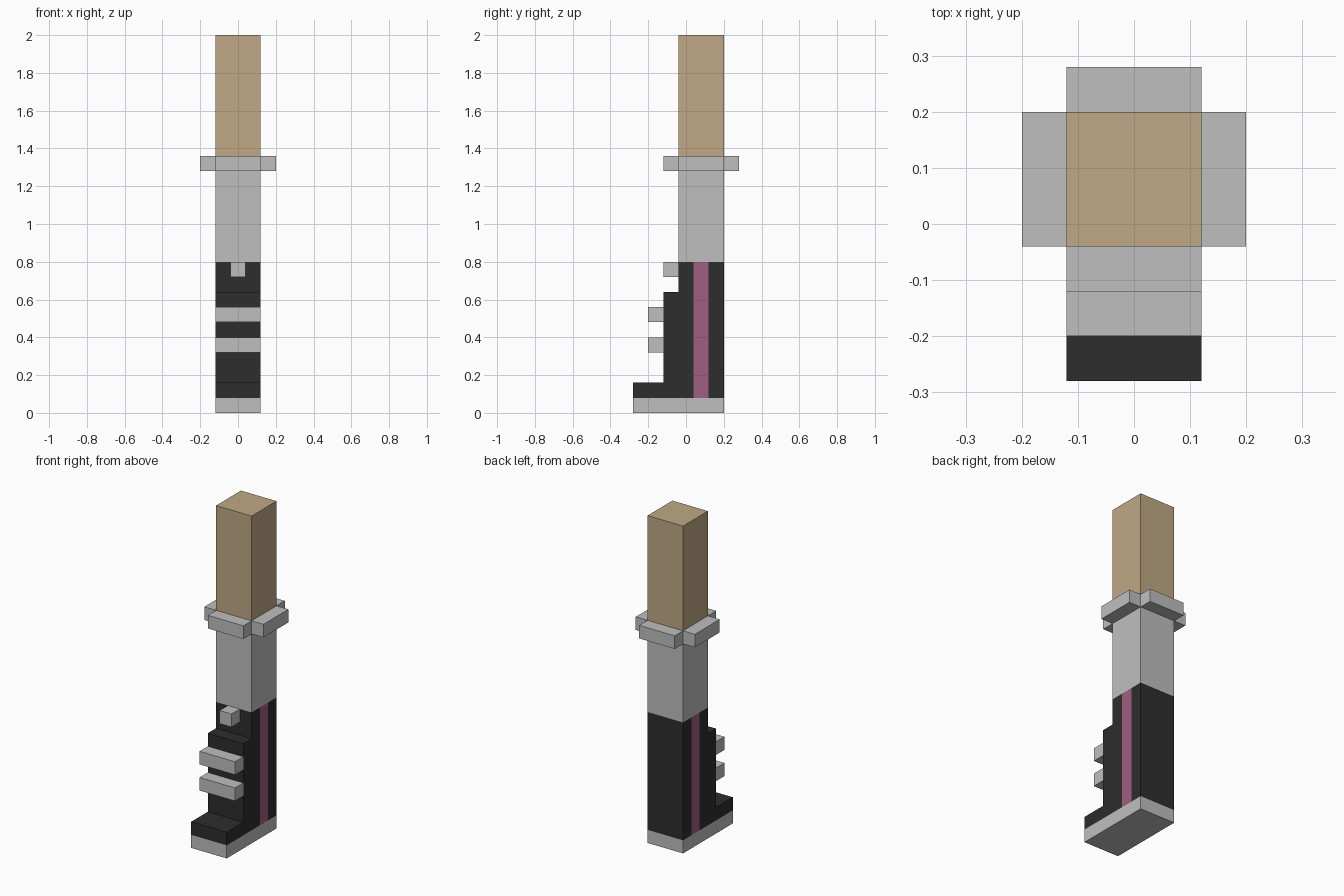
import bpy
import bmesh
from mathutils import Vector

if "Cube" in bpy.data.objects:
    bpy.data.objects.remove(bpy.data.objects["Cube"], do_unlink=True)


def linear(hex_code):
    out = []
    for i in (0, 2, 4):
        c = int(hex_code[i:i + 2], 16) / 255
        out.append(c / 12.92 if c <= 0.04045 else ((c + 0.055) / 1.055) ** 2.4)
    return (*out, 1.0)


def material(name, hex_code):
    mat = bpy.data.materials.new(name)
    mat.use_nodes = True
    colour = linear(hex_code)
    mat.diffuse_color = colour
    bsdf = next(n for n in mat.node_tree.nodes if n.type == 'BSDF_PRINCIPLED')
    bsdf.inputs["Base Color"].default_value = colour
    bsdf.inputs["Roughness"].default_value = 0.8
    return mat


SKIN = material("tan skin", "C0A986")
GREY = material("light grey", "BFBFBF")
BLACK = material("black", "2D2D2D")
PINK = material("pink", "A05E80")


def add_object(name, bm, *mats):
    bmesh.ops.recalc_face_normals(bm, faces=bm.faces)
    mesh = bpy.data.meshes.new(name)
    bm.to_mesh(mesh)
    bm.free()
    for mat in mats:
        mesh.materials.append(mat)
    obj = bpy.data.objects.new(name, mesh)
    bpy.context.collection.objects.link(obj)
    return obj


def box(name, x, y, z, mat):
    """Box spanning the (min, max) pairs x, y and z."""
    bm = bmesh.new()
    bmesh.ops.create_cube(bm, size=1)
    for v in bm.verts:
        v.co = [lo + (c + 0.5) * (hi - lo) for c, (lo, hi) in zip(v.co, (x, y, z))]
    return add_object(name, bm, mat)


W = 0.12                 # half width of the leg
LEG_Y = (-0.04, 0.20)    # depth of the leg
WIDE = (-W, W)

# Leg, sock and sole
box("leg", WIDE, LEG_Y, (1.36, 2.0), SKIN)
box("sock", WIDE, LEG_Y, (0.80, 1.36), GREY)
box("sole", WIDE, (-0.28, 0.20), (0.0, 0.08), GREY)

# Sock cuff: one bar on each side of the leg
CUFF_Z = (1.28, 1.36)
box("cuff_front", WIDE, (-0.12, -0.04), CUFF_Z, GREY)
box("cuff_back", WIDE, (0.20, 0.28), CUFF_Z, GREY)
box("cuff_left", (W, 0.20), LEG_Y, CUFF_Z, GREY)
box("cuff_right", (-0.20, -W), LEG_Y, CUFF_Z, GREY)

# Boot: stepped side profile (y, z) extruded across the width
profile = [(-0.28, 0.08), (0.20, 0.08), (0.20, 0.80), (-0.04, 0.80),
           (-0.04, 0.64), (-0.12, 0.64), (-0.12, 0.16), (-0.28, 0.16)]
bm = bmesh.new()
side = bm.faces.new([bm.verts.new((-W, y, z)) for y, z in profile])
ext = bmesh.ops.extrude_face_region(bm, geom=[side], use_keep_orig=True)
bmesh.ops.translate(bm, vec=(2 * W, 0, 0),
                    verts=[g for g in ext["geom"] if isinstance(g, bmesh.types.BMVert)])

# Side stripes: cut the boot and colour the side faces between the cuts
STRIPE = (0.04, 0.12)
for y in STRIPE:
    bmesh.ops.bisect_plane(bm, geom=bm.verts[:] + bm.edges[:] + bm.faces[:],
                           plane_co=Vector((0, y, 0)), plane_no=Vector((0, 1, 0)))
bm.normal_update()
for f in bm.faces:
    if abs(f.normal.x) > 0.9 and STRIPE[0] < f.calc_center_median().y < STRIPE[1]:
        f.material_index = 1
add_object("boot", bm, BLACK, PINK)

# Straps across the shin and the small tab at the top
for name, z in (("strap_lower", 0.32), ("strap_upper", 0.48)):
    box(name, WIDE, (-0.20, -0.12), (z, z + 0.08), GREY)
box("boot_tab", (-0.04, 0.04), (-0.12, -0.04), (0.72, 0.80), GREY)
